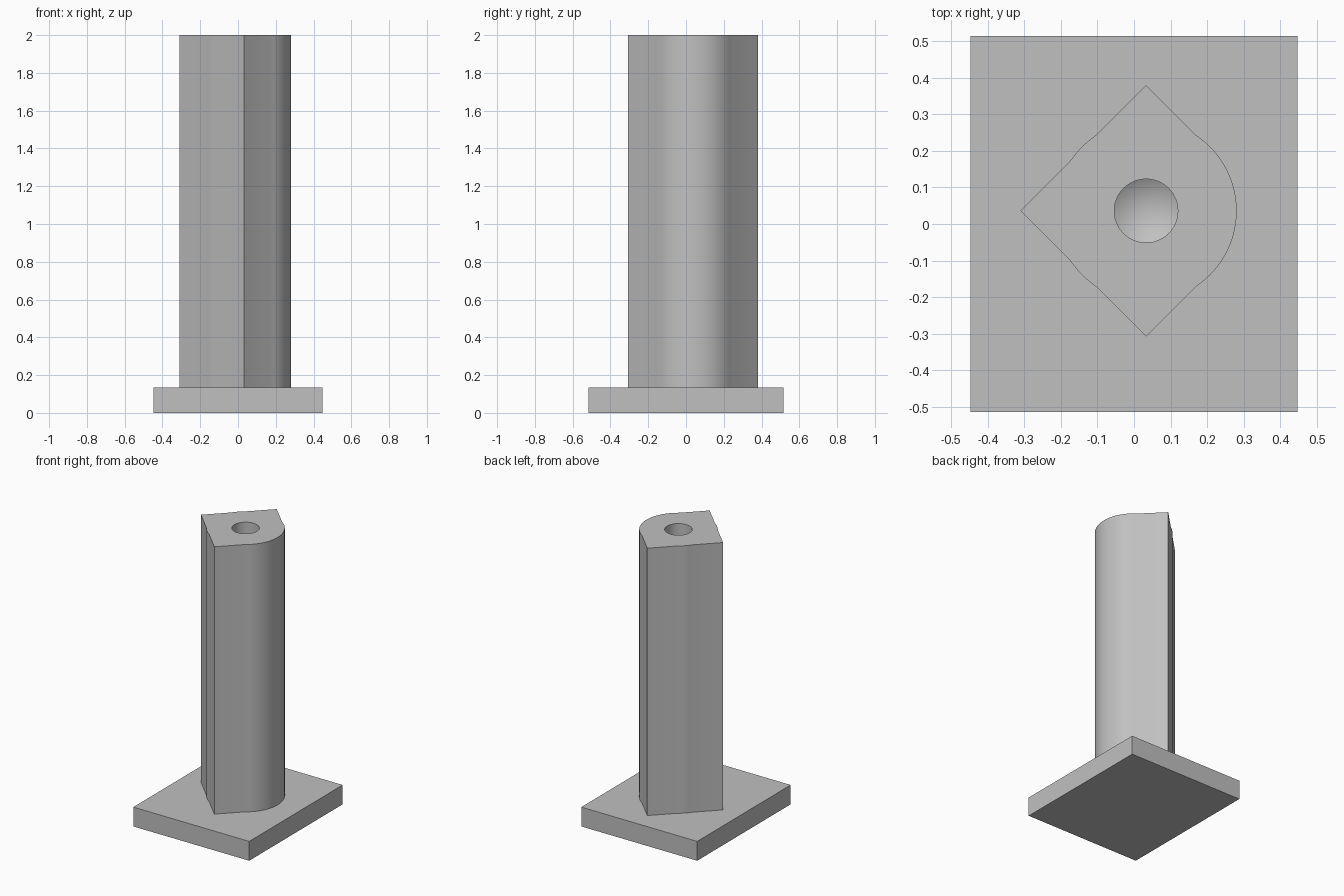
import bpy, bmesh
from math import sin, cos, tan, radians, pi

if "Cube" in bpy.data.objects:
    bpy.data.objects.remove(bpy.data.objects["Cube"], do_unlink=True)

BASE_X, BASE_Y, BASE_TOP, TOP = 0.894, 1.03, 0.135, 2.0
CX, CY = 0.033, 0.036            # column axis
ROUND, CORNER = 0.248, 0.344     # rounded barrel and square corner radii
HOLE_R, HOLE_DEPTH = 0.087, 0.5

grey = bpy.data.materials.new("light grey")
grey.use_nodes = True
grey.diffuse_color = (0.53, 0.53, 0.53, 1)
grey.node_tree.nodes["Principled BSDF"].inputs["Base Color"].default_value = grey.diffuse_color


def make_object(name, bm):
    bmesh.ops.recalc_face_normals(bm, faces=bm.faces)
    mesh = bpy.data.meshes.new(name)
    bm.to_mesh(mesh)
    bm.free()
    mesh.materials.append(grey)
    obj = bpy.data.objects.new(name, mesh)
    bpy.context.collection.objects.link(obj)
    return obj


def activate(obj):
    bpy.ops.object.select_all(action="DESELECT")
    obj.select_set(True)
    bpy.context.view_layer.objects.active = obj


# Rectangular base plate
bm = bmesh.new()
bmesh.ops.create_cube(bm, size=1)
for v in bm.verts:
    v.co = (v.co.x * BASE_X, v.co.y * BASE_Y, (v.co.z + 0.5) * BASE_TOP)
make_object("base_plate", bm)

# Column: barrel joined to a turned square with its +x corner left round
bm = bmesh.new()
ring = []
for i in range(120):
    a = 2 * pi * i / 120
    square = CORNER / (abs(cos(a)) + abs(sin(a)))
    corner_removed = cos(a) > cos(pi / 4) - 1e-6
    r = ROUND if corner_removed else max(ROUND, square)
    ring.append(bm.verts.new((CX + r * cos(a), CY + r * sin(a), BASE_TOP)))
face = bm.faces.new(ring)
bmesh.ops.dissolve_limit(bm, angle_limit=radians(0.1), verts=bm.verts, edges=bm.edges)
extruded = bmesh.ops.extrude_face_region(bm, geom=list(bm.faces), use_keep_orig=True)
for item in extruded["geom"]:
    if isinstance(item, bmesh.types.BMVert):
        item.co.z = TOP
column = make_object("column", bm)

# Blind hole with a drill-point bottom
bm = bmesh.new()
tip_z = TOP - HOLE_DEPTH - HOLE_R * tan(radians(31))
levels = [TOP + 0.1, TOP - HOLE_DEPTH]
rings = [[bm.verts.new((CX + HOLE_R * cos(2 * pi * i / 48), CY + HOLE_R * sin(2 * pi * i / 48), z))
          for i in range(48)] for z in levels]
tip = bm.verts.new((CX, CY, tip_z))
bm.faces.new(rings[0])
for i in range(48):
    j = (i + 1) % 48
    bm.faces.new((rings[0][i], rings[0][j], rings[1][j], rings[1][i]))
    bm.faces.new((rings[1][i], rings[1][j], tip))
cutter = make_object("hole_cutter", bm)
cutter.hide_render = True

activate(column)
cut = column.modifiers.new("hole", "BOOLEAN")
cut.operation, cut.solver, cut.object = "DIFFERENCE", "EXACT", cutter
bpy.ops.object.modifier_apply(modifier=cut.name)
bpy.data.objects.remove(cutter, do_unlink=True)
bpy.ops.object.shade_smooth_by_angle(angle=radians(10))
